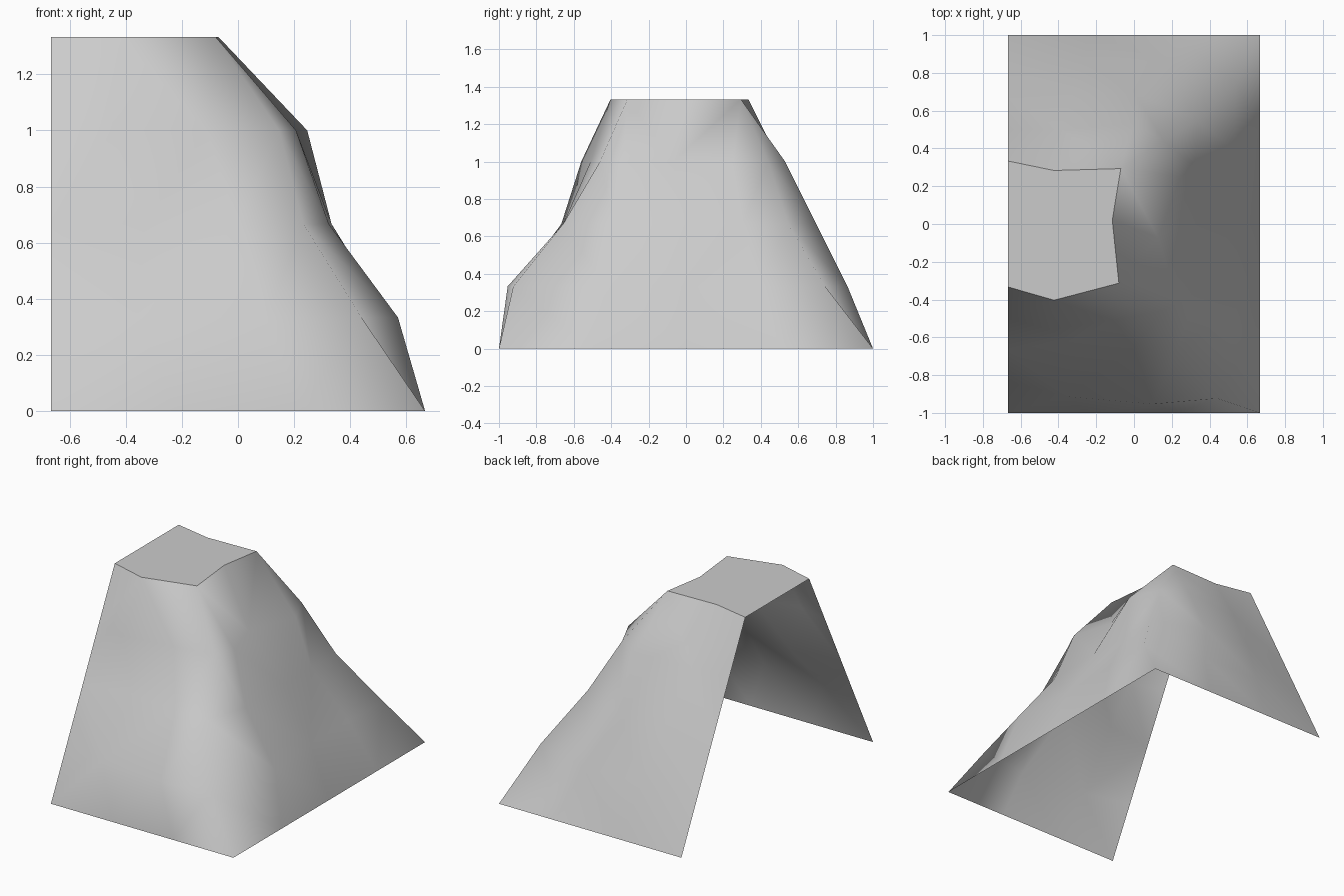
import bpy
import bmesh

cube = bpy.data.objects.get("Cube")
if cube:
    bpy.data.objects.remove(cube, do_unlink=True)

# One stone colour for the whole cliff
stone = bpy.data.materials.new("grey_stone")
stone.use_nodes = True
GREY = (0.6, 0.6, 0.6, 1)
stone.diffuse_color = GREY
stone.node_tree.nodes["Principled BSDF"].inputs["Base Color"].default_value = GREY

HALF_WIDTH = 2 / 3
HEIGHT = 4 / 3
STILL = (0, 0)

# Rough rock: shifts of the points from an even taper, level by level.
# Each wall lists its inner points, walking front, right side, back;
# the walls have fewer points at the rim.
ROCK = {
    "foot": dict(front=[STILL] * 2, front_corner=STILL, side=[STILL] * 3,
                 back_corner=STILL, back=[STILL] * 2),
    "toe": dict(front=[(-.08, -.08), (-.01, -.12)],
                front_corner=(-.06, -.09),
                side=[(.07, -.01), (.03, 0), (.03, -.02)],
                back_corner=(.04, -.09),
                back=[(.04, .03), (0, .03)]),
    "slope": dict(front=[(0, .05), (0, .01)],
                  front_corner=(-.1, .01),
                  side=[(-.01, -.05), (0, .01), (-.01, -.03)],
                  back_corner=(0, -.12),
                  back=[(0, .03), (0, .03)]),
    "shoulder": dict(front=[(-.06, -.06), (0, -.01)],
                     front_corner=(-.02, .04),
                     side=[(.04, -.085), (-.04, -.07), (.08, 0)],
                     back_corner=(-.01, -.06),
                     back=[(.11, .03), STILL]),
    "rim": dict(front=[(-.09, -.07)],
                front_corner=(-.08, .02),
                side=[(-.115, .02)],
                back_corner=(-.07, -.04),
                back=[(-.09, -.05)]),
}


def wall_points(bm, start, end, shifts, z):
    """Inner points of one wall, evenly spaced and then shifted."""
    steps = len(shifts) + 1
    points = []
    for i, (dx, dy) in enumerate(shifts, start=1):
        x = start[0] + (end[0] - start[0]) * i / steps
        y = start[1] + (end[1] - start[1]) * i / steps
        points.append(bm.verts.new((x + dx, y + dy, z)))
    return points


def level_walls(bm, taper, rock):
    """Front, side and back chains of one level, sharing their corners."""
    z = HEIGHT * taper
    right = HALF_WIDTH * (1 - taper)
    depth = 1 - HALF_WIDTH * taper
    outline = [(-HALF_WIDTH, -depth), (right, -depth),
               (right, depth), (-HALF_WIDTH, depth)]
    moves = [STILL, rock["front_corner"], rock["back_corner"], STILL]
    ends = [bm.verts.new((x + dx, y + dy, z))
            for (x, y), (dx, dy) in zip(outline, moves)]
    walls = []
    for i, name in enumerate(("front", "side", "back")):
        inner = wall_points(bm, outline[i], outline[i + 1], rock[name], z)
        walls.append([ends[i]] + inner + [ends[i + 1]])
    return walls


def span(a, b):
    return (a.co - b.co).length


def stitch(bm, low, high):
    """Fill between two chains, always taking the shorter cross edge."""
    low, high = list(low), list(high)
    while len(low) > 1 or len(high) > 1:
        step_low = len(high) == 1 or (
            len(low) > 1 and span(low[1], high[0]) <= span(low[0], high[1]))
        if step_low:
            face = bm.faces.new((low[0], low[1], high[0]))
            low.pop(0)
        else:
            face = bm.faces.new((low[0], high[1], high[0]))
            high.pop(0)
        face.smooth = True


# Walls between the levels
bm = bmesh.new()
last = len(ROCK) - 1
levels = [level_walls(bm, k / last, rock) for k, rock in enumerate(ROCK.values())]
for below, above in zip(levels, levels[1:]):
    for low, high in zip(below, above):
        stitch(bm, low, high)

# Flat top with a crisp rim
front, side, back = levels[-1]
top = bm.faces.new(front + side[1:] + back[1:])
for edge in top.edges:
    edge.smooth = False

mesh = bpy.data.meshes.new("cliff_end")
bm.to_mesh(mesh)
bm.free()
mesh.materials.append(stone)
cliff = bpy.data.objects.new("cliff_end", mesh)
bpy.context.collection.objects.link(cliff)
